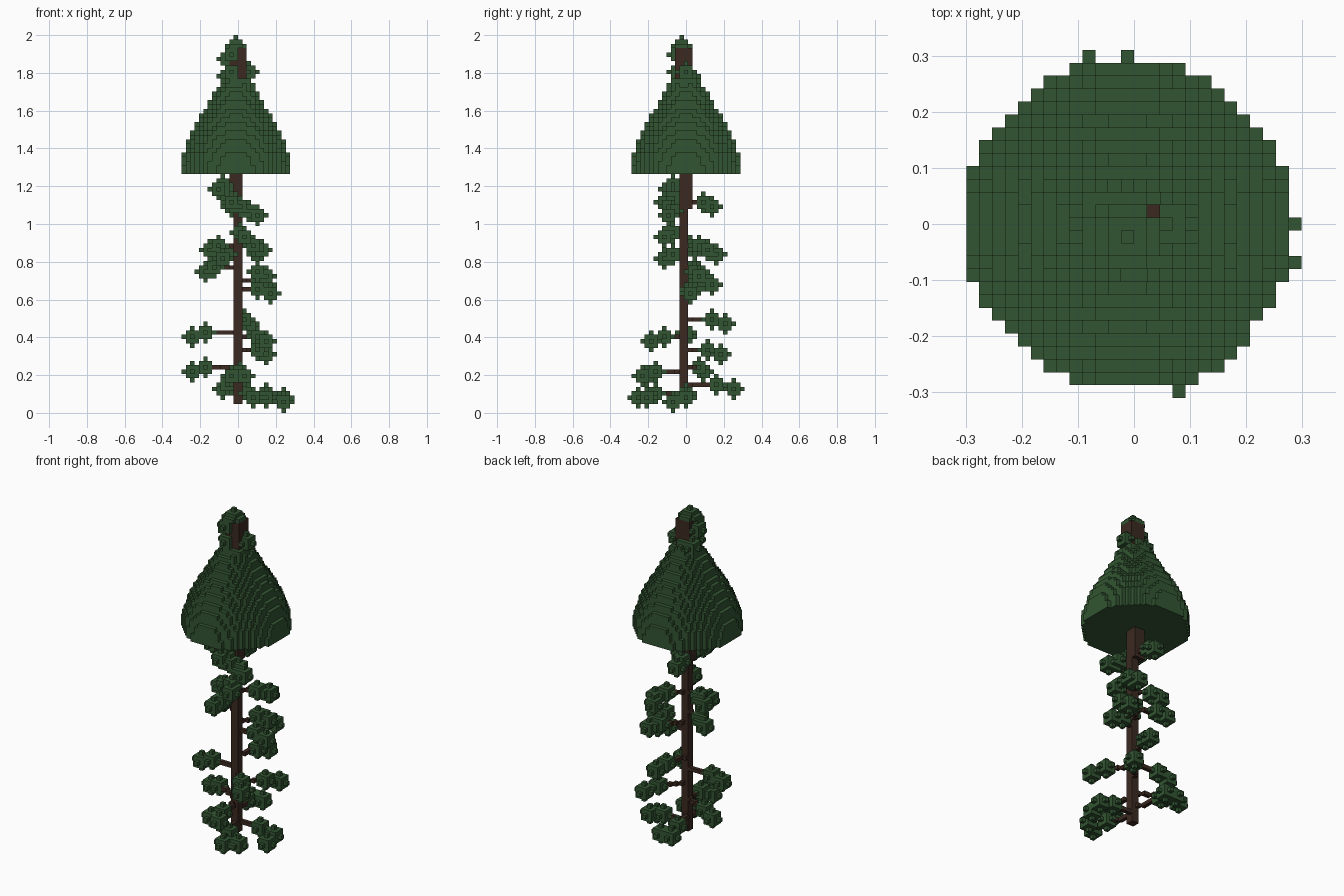
import bpy, bmesh
from itertools import product
from math import cos, pi
from mathutils import Vector

cube = bpy.data.objects.get("Cube")
if cube:
    bpy.data.objects.remove(cube, do_unlink=True)

HEIGHT = 87                 # height in blocks
BLOCK = 2 / HEIGHT
SHIFT = Vector((-0.5, 0, 0))  # trunk column relative to the origin, in blocks


def make_material(name, color):
    mat = bpy.data.materials.new(name)
    mat.use_nodes = True
    mat.diffuse_color = color
    bsdf = mat.node_tree.nodes["Principled BSDF"]
    bsdf.inputs["Base Color"].default_value = color
    bsdf.inputs["Roughness"].default_value = 0.9
    return mat


bark = make_material("dark brown bark", (0.044, 0.022, 0.015, 1))
needles = make_material("pine green", (0.032, 0.091, 0.032, 1))

blocks = {}                 # block position -> part name


def put(part, cell):
    blocks.setdefault(cell, part)


def box(part, xs, ys, zs):
    for cell in product(range(*xs), range(*ys), range(*zs)):
        put(part, cell)


def disc(part, center, z, limit):
    reach = range(-13, 14)
    for dx, dy in product(reach, reach):
        if dx * dx + dy * dy <= limit:
            put(part, (center[0] + dx, center[1] + dy, z))


def tuft(part, x, y, z):
    # small ball: a cube with one bump on every side
    for dx, dy, dz in product(range(-2, 3), repeat=3):
        if dx * dx + dy * dy + dz * dz <= 4:
            put(part, (x + dx, y + dy, z + dz))


# Trunk: thin below, thicker in the middle, thickest inside the crown
box("trunk", (0, 2), (-1, 1), (2, 47))
box("trunk", (-1, 2), (-1, 2), (47, 74))
box("trunk", (-1, 3), (-2, 2), (74, 84))

# Crown: stepped bell
for z in range(55, 80):
    radius = 12.69 * (1 + cos(pi * (z - 55) / 32)) / 2
    disc("crown", (0, 0), z, radius * radius)

# Tip of the crown and the loose tufts around it
for z, limit in ((84, 5), (85, 2), (86, 0)):
    disc("crown_tip", (0, -1), z, limit)
for spot in ((-2, -1, 81), (-1, -2, 82), (-1, -2, 78), (3, 0, 78),
             (2, 1, 75), (0, 1, 77), (-2, 1, 77), (2, -2, 75)):
    tuft("crown_tip", *spot)

# Side branches: position of the outermost tuft on each
branch_ends = [
    (11, 0, 3), (4, -11, 3), (-3, 11, 5), (2, -10, 8),
    (-10, 4, 9), (7, 8, 13), (7, -8, 16), (-10, 0, 17),
    (3, 9, 20), (8, 1, 27), (7, 6, 29), (-7, 3, 32),
    (-3, -5, 35), (-6, 2, 37), (6, 5, 37), (2, -5, 40),
    (5, -4, 45), (-1, 6, 47), (-1, -5, 48), (-4, -4, 51),
]
for x, y, z in branch_ends:
    tuft("leaf_clusters", x, y, z)
    tuft("leaf_clusters", round(x * 0.68), round(y * 0.68), z + 1)

# Extra tufts that fill out the bushier branches
for spot in ((11, -3, 2), (7, -9, 3), (0, 11, 5), (-1, -9, 8),
             (7, 3, 31), (5, 2, 32), (5, 7, 36), (1, -4, 47)):
    tuft("leaf_clusters", *spot)

# Bare wood from the trunk to each end
for x, y, z in branch_ends:
    steps = max(abs(x), abs(y))
    for i in range(steps):
        put("branches", (round(x * i / steps), round(y * i / steps), z + 1))


def build(part, material):
    # Only block sides that face open air become faces
    bm = bmesh.new()
    corners = {}

    def vert(point):
        key = tuple(round(c * 2) for c in point)
        if key not in corners:
            corners[key] = bm.verts.new((point + SHIFT) * BLOCK)
        return corners[key]

    for cell, owner in blocks.items():
        if owner != part:
            continue
        middle = Vector(cell) + Vector((0, 0, 0.5))
        for axis, sign in product(range(3), (-1, 1)):
            normal = Vector((0, 0, 0))
            normal[axis] = sign
            if tuple(int(c + n) for c, n in zip(cell, normal)) in blocks:
                continue
            u = Vector((0, 0, 0))
            u[(axis + 1) % 3] = 0.5
            w = normal.cross(u)
            face = middle + normal / 2
            bm.faces.new([vert(face + d) for d in (-u - w, u - w, u + w, w - u)])
    mesh = bpy.data.meshes.new(part)
    bm.to_mesh(mesh)
    bm.free()
    mesh.materials.append(material)
    bpy.context.collection.objects.link(bpy.data.objects.new(part, mesh))


for part in ("trunk", "branches"):
    build(part, bark)
for part in ("crown", "crown_tip", "leaf_clusters"):
    build(part, needles)
